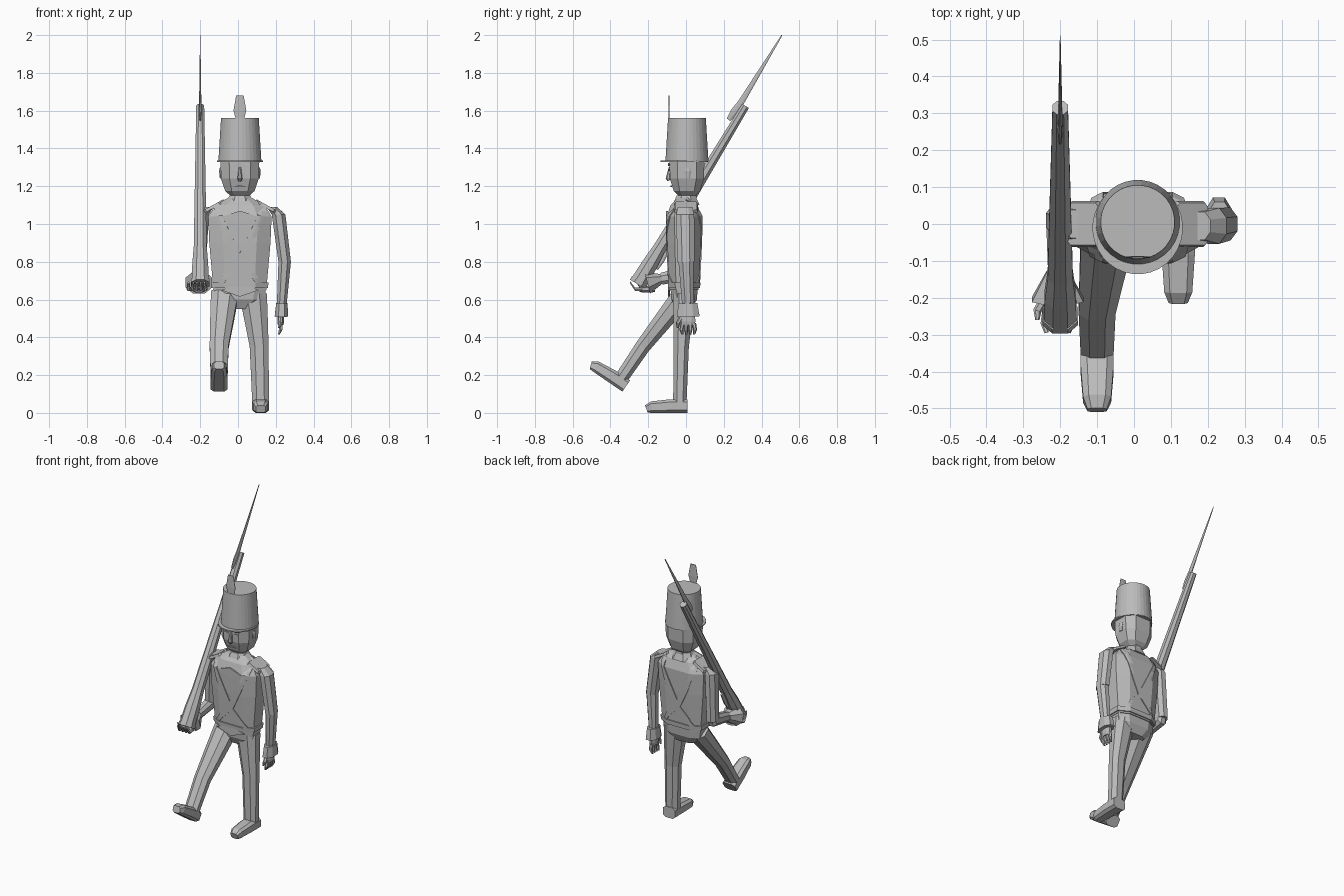
import bpy, bmesh, math
from mathutils import Vector, Matrix

cube = bpy.data.objects.get("Cube")
if cube:
    bpy.data.objects.remove(cube, do_unlink=True)

GREY = (0.5, 0.5, 0.5, 1)
material = bpy.data.materials.new("plain grey")
material.use_nodes = True
material.diffuse_color = GREY
material.node_tree.nodes["Principled BSDF"].inputs["Base Color"].default_value = GREY


def finish(name, bm, place=Matrix()):
    """Turn a bmesh into a named, coloured object."""
    bmesh.ops.transform(bm, matrix=place, verts=bm.verts)
    bmesh.ops.recalc_face_normals(bm, faces=bm.faces)
    mesh = bpy.data.meshes.new(name)
    bm.to_mesh(mesh)
    bm.free()
    mesh.materials.append(material)
    part = bpy.data.objects.new(name, mesh)
    bpy.context.collection.objects.link(part)
    return part


def octagon(cut):
    """Unit square with its corners cut off."""
    quarter = [(1, -cut), (1, cut)]
    shape = []
    for turn in range(4):
        shape += quarter
        quarter = [(-b, a) for a, b in quarter]
    return shape


def polygon(sides):
    angles = [(j + 0.5) * math.tau / sides for j in range(sides)]
    grow = 1 / math.cos(math.pi / sides)
    return [(grow * math.cos(a), grow * math.sin(a)) for a in angles]


def loft(name, points, widths, depth=1.0, shape=octagon(0.45), place=Matrix()):
    """Skin a cross-section along a path; depth is the ratio to the half width."""
    bm = bmesh.new()
    points = [Vector(p) for p in points]
    last = len(points) - 1
    loops = []
    for i, (point, width) in enumerate(zip(points, widths)):
        along = points[min(i + 1, last)] - points[max(i - 1, 0)]
        across = along.cross(Vector((1, 0, 0))).normalized() * width * depth
        loops.append([bm.verts.new(point + Vector((a * width, 0, 0)) + across * b) for a, b in shape])
    for lower, upper in zip(loops, loops[1:]):
        for j in range(len(shape)):
            k = (j + 1) % len(shape)
            bm.faces.new((lower[j], lower[k], upper[k], upper[j]))
    bm.faces.new(loops[0])
    bm.faces.new(loops[-1])
    return finish(name, bm, place)


def upright(name, x, y, heights, widths, **options):
    return loft(name, [(x, y, z) for z in heights], widths, **options)


def diamond(name, x, y, z, width, height):
    """Thin diamond plate facing the front."""
    bm = bmesh.new()
    corners = ((width, 0), (0, height), (-width, 0), (0, -height))
    face = bm.faces.new([bm.verts.new((x + a, y, z + b)) for a, b in corners])
    grown = bmesh.ops.extrude_face_region(bm, geom=[face])["geom"]
    moved = [v for v in grown if isinstance(v, bmesh.types.BMVert)]
    bmesh.ops.translate(bm, vec=(0, 0.009, 0), verts=moved)
    return finish(name, bm)


MID = 0.01
BOXY = octagon(0.55)
ROUND = polygon(32)
SIDES = (("left", 1), ("right", -1))

# Torso, hips and collar
jacket = upright("jacket", MID, -MID, (0.65, 0.9, 1.04, 1.1, 1.14), (0.14, 0.162, 0.168, 0.13, 0.06),
                 depth=0.55, shape=BOXY)
upright("hips", MID, -MID, (0.55, 0.6, 0.67), (0.08, 0.13, 0.14), depth=0.52, shape=BOXY)
upright("waist_belt", MID, -MID, (0.66, 0.69), (0.148, 0.152), depth=0.57, shape=BOXY)
upright("collar", MID, 0, (1.1, 1.15), (0.08, 0.055), depth=0.9)
upright("neck", MID, MID, (1.1, 1.2), (0.045, 0.045))
diamond("belt_point", MID, -0.095, 0.65, 0.1, 0.035)
diamond("lapel", MID, -0.105, 1.04, 0.09, 0.03)


def cross_belt(side, s):
    """Ribbon from hip to opposite shoulder, front and back, wrapped onto the jacket."""
    run = [(-0.12, 0.68), (0, 0.8), (0.12, 1.05)]
    corners = [Vector((x, -0.11, z)) for x, z in run] + [Vector((0.11, 0, 1.13))]
    corners += [Vector((x, 0.1, z)) for x, z in reversed(run)]
    path = [a.lerp(b, k / 4) for a, b in zip(corners, corners[1:]) for k in range(5)]
    bm = bmesh.new()
    rows = [[bm.verts.new((MID + s * p.x + w, p.y, p.z)) for w in (-0.022, 0, 0.022)] for p in path]
    for a, b in zip(rows, rows[1:]):
        for k in range(2):
            bm.faces.new((a[k], a[k + 1], b[k + 1], b[k]))
    bmesh.ops.remove_doubles(bm, verts=bm.verts, dist=0.0001)
    belt = finish(side + "_cross_belt", bm)
    wrap = belt.modifiers.new("wrap", "SHRINKWRAP")
    wrap.target = jacket
    wrap.offset = 0.006
    belt.modifiers.new("thickness", "SOLIDIFY").thickness = 0.006


# Belts and shoulder boards
for side, s in SIDES:
    cross_belt(side, s)
    slope = Matrix.Translation((MID + s * 0.145, 0, 1.09)) @ Matrix.Rotation(s / 2, 4, "Y")
    upright(side + "_shoulder_board", 0, 0, (-0.008, 0.008), (0.052, 0.048),
            depth=1.2, shape=octagon(0.8), place=slope)

# Head and face
upright("head", MID, 0.005, (1.15, 1.175, 1.24, 1.34), (0.05, 0.078, 0.1, 0.103), depth=0.9, shape=BOXY)
loft("nose", [(MID, -0.085, 1.3), (MID, -0.095, 1.24), (MID, -0.09, 1.23)], (0.006, 0.013, 0.009))
diamond("mouth", MID, -0.083, 1.2, 0.03, 0.005)
for side, s in SIDES:
    x = MID + s * 0.037
    diamond(side + "_eye", x, -0.092, 1.29, 0.02, 0.009)
    diamond(side + "_brow", x, -0.094, 1.315, 0.027, 0.007)
    upright(side + "_ear", MID + s / 10, MID, (1.24, 1.28, 1.3), (0.006, 0.01, 0.006), depth=1.8)

# Tall hat, peak and plume
upright("hat", MID, 0.005, (1.33, 1.56), (0.114, 0.1), shape=ROUND)
upright("hat_peak", MID, -MID, (1.328, 1.336), (0.122, 0.122), depth=1.03, shape=ROUND)
upright("plume", MID, -0.09, (1.53, 1.6, 1.68), (0.015, 0.034, 0.02), depth=0.1)


def leg(side, hip, knee, ankle, sole, tilt):
    """Trouser leg with a boot; the boot's sole lies flat before it is tilted."""
    loft(side + "_leg", [hip, Vector(hip).lerp(Vector(knee), 0.5), knee, ankle],
         (0.073, 0.062, 0.05, 0.044), depth=0.8)
    thick = 0.8
    steps = ((0.04, 0.045), (-0.05, 0.045), (-0.15, 0.038), (-0.177, 0.026))
    loft(side + "_boot", [(0, y, width * thick) for y, width in steps], [width for y, width in steps],
         depth=thick, shape=octagon(0.6), place=Matrix.Translation(sole) @ Matrix.Rotation(tilt, 4, "X"))


# Left leg stands, right leg swings forward
leg("left", (0.08, -0.01, 0.63), (0.112, -0.025, 0.35), (0.12, -0.033, 0.04), (0.12, -0.033, 0), 0)
leg("right", (-0.07, -0.01, 0.63), (-0.1, -0.23, 0.35), (-0.1, -0.355, 0.165), (-0.1, -0.37, 0.135), -0.6)


def arm(side, shoulder, elbow, wrist, cuff_end, flare):
    """Sleeve from shoulder to wrist with a flared cuff."""
    shoulder, elbow, wrist = Vector(shoulder), Vector(elbow), Vector(wrist)
    cap = shoulder + Vector((-shoulder.x / 6, 0, 0.04))
    loft(side + "_upper_arm", [cap, shoulder, elbow], (0.028, 0.036, 0.033), depth=1.35)
    loft(side + "_forearm", [elbow.lerp(shoulder, 0.1), elbow, wrist], (0.03, 0.033, 0.026), depth=1.2)
    loft(side + "_cuff", [wrist, cuff_end], (0.03, flare), depth=0.06 / flare)


def hand(side, place, curl):
    """Hand hanging along -z, fingers spread along y and curling to -x."""
    upright(side + "_palm", 0, 0, (0.02, -0.04, -0.06), (0.016, 0.018, 0.015), depth=2.1, place=place)
    for i in range(4):
        y = (i - 1.5) * 0.02
        loft(f"{side}_finger_{i + 1}", [(0, y, -0.05), (0, y * 1.2, -0.085), (-curl, y, -0.11)],
             (0.01, 0.009, 0.005), shape=polygon(6), place=place)
    loft(side + "_thumb", [(0, -0.03, -0.01), (0, -0.055, -0.05), (-curl, -0.055, -0.075)],
         (0.011, 0.01, 0.005), shape=polygon(6), place=place)


# Left arm hangs, right arm bends forward with the palm up
arm("left", (0.215, -0.005, 1.05), (0.247, 0, 0.8), (0.232, 0.01, 0.58), (0.23, 0.012, 0.51), 0.036)
hand("left", Matrix.Translation((0.226, 0.012, 0.525)), 0.01)
arm("right", (-0.19, 0, 1.05), (-0.205, 0.01, 0.74), (-0.207, -0.13, 0.71), (-0.207, -0.205, 0.69), 0.07)
palm_up = Matrix(((0, 1, 0), (0, 0, 1), (-1, 0, 0))).to_4x4()
hand("right", Matrix.Translation((-0.207, -0.185, 0.655)) @ palm_up, 0.035)

# Musket with bayonet, laid out along the barrel line
BUTT = Vector((-0.2, -0.25, 0.69))
MUZZLE = Vector((-0.2, 0.315, 1.625))
LIFT = (MUZZLE - BUTT).cross(Vector((-1, 0, 0))).normalized()
if LIFT.z < 0:
    LIFT.negate()


def on_gun(part, lift=0.0):
    return BUTT.lerp(MUZZLE, part) + LIFT * lift


loft("musket_stock", [on_gun(t) for t in (0, 0.1, 0.2, 0.4, 1)], (0.045, 0.042, 0.034, 0.031, 0.021))
loft("butt_plate", [on_gun(-0.01), on_gun(0.01)], (0.048, 0.048))
loft("trigger_guard", [on_gun(t, -0.04) for t in (0.1, 0.15, 0.22)], (0.006, 0.009, 0.006), depth=2)
loft("bayonet", [on_gun(0.9, 0.04), on_gun(0.95, 0.035), on_gun(1, 0.03), (-0.2, 0.508, 2)],
     (0.004, 0.007, 0.006, 0.001), depth=2.8)
